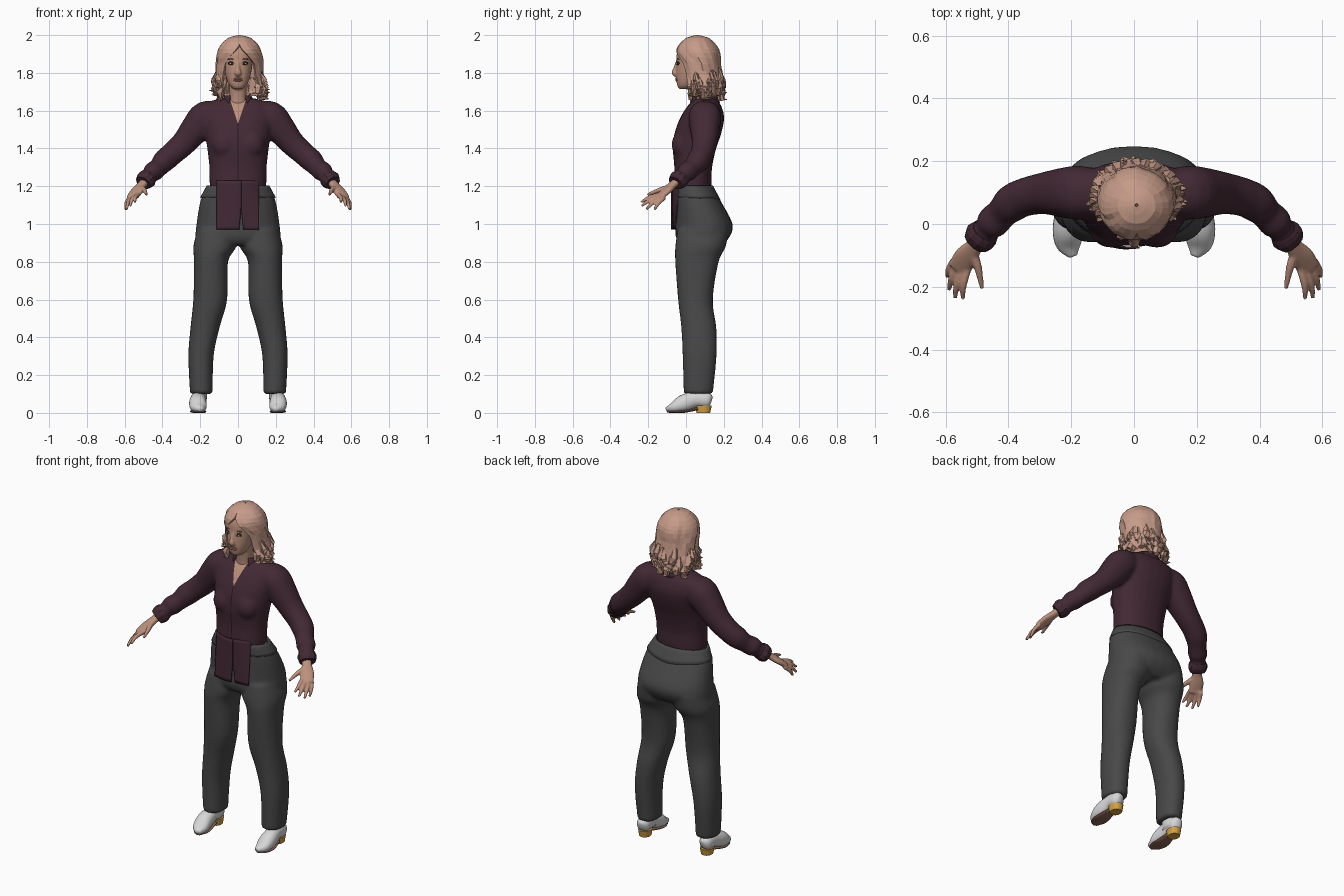
import bpy, bmesh, math, random
from mathutils import Vector

random.seed(4)
cube = bpy.data.objects.get("Cube")
if cube:
    bpy.data.objects.remove(cube)


def material(name, *rgb):
    m = bpy.data.materials.new(name)
    m.use_nodes = True
    m.diffuse_color = (*rgb, 1)
    m.node_tree.nodes["Principled BSDF"].inputs["Base Color"].default_value = (*rgb, 1)
    return m


skin = material("skin", .5, .28, .2)
hair_tan = material("hair tan", .57, .33, .25)
plum = material("plum cloth", .055, .022, .034)
dark_plum = material("dark plum seam", .02, .008, .013)
grey = material("charcoal cloth", .065, .065, .065)
white = material("white", .68, .68, .68)
amber = material("amber heel", .65, .36, .06)
brown = material("brown sole", .24, .12, .09)
black = material("dark lash", .02, .015, .015)
lip = material("lip", .42, .19, .15)


def smooth_rows(rows, steps):
    """Catmull-Rom interpolation through all columns of a table."""
    out = []
    for i in range(len(rows) - 1):
        a, b, c, d = (rows[max(0, min(len(rows) - 1, i + k))] for k in (-1, 0, 1, 2))
        for s in range(steps):
            t = s / steps
            out.append([q + t / 2 * (r - p + t * (2 * p - 5 * q + 4 * r - e + t * (3 * (q - r) + e - p)))
                        for p, q, r, e in zip(a, b, c, d)])
    return out + [list(rows[-1])]


def loft(bm, rows, path=False, sides=24, steps=4, floor=None, power=.9):
    """Closed skin over elliptical rings (x, y, z, half width, half depth)."""
    rows = smooth_rows(rows, steps)
    centres = [Vector(r[:3]) for r in rows]
    rings = []
    for i, r in enumerate(rows):
        u, w = Vector((1, 0, 0)), Vector((0, 1, 0))
        if path:
            t = (centres[min(i + 1, len(rows) - 1)] - centres[max(i - 1, 0)]).normalized()
            u = t.cross(Vector((0, 0, 1)) if abs(t.z) < .95 else Vector((0, 1, 0))).normalized()
            w = u.cross(t)
        ring = []
        for k in range(sides):
            a = math.tau * k / sides
            c, s = (math.copysign(abs(f) ** power, f) for f in (math.cos(a), math.sin(a)))
            p = centres[i] + u * c * max(r[3], .001) + w * s * max(r[4], .001)
            if floor is not None:
                p.z = max(p.z, floor)
            ring.append(bm.verts.new(p))
        rings.append(ring)
    faces = [bm.faces.new(rings[0]), bm.faces.new(rings[-1])]
    for a, b in zip(rings, rings[1:]):
        for k in range(sides):
            n = (k + 1) % sides
            faces.append(bm.faces.new((a[k], a[n], b[n], b[k])))
    bmesh.ops.recalc_face_normals(bm, faces=faces)


def ball(bm, centre, radii):
    """Ellipsoid."""
    made = bmesh.ops.create_uvsphere(bm, u_segments=16, v_segments=10, radius=1)
    for v in made["verts"]:
        v.co = Vector(centre) + Vector(c * r for c, r in zip(v.co, radii))


def finish(name, bm, *mats, fuse=0, smooth=True, thick=0):
    """Turn a bmesh into an object, optionally fusing overlapping shells."""
    me = bpy.data.meshes.new(name)
    bm.to_mesh(me)
    bm.free()
    ob = bpy.data.objects.new(name, me)
    bpy.context.collection.objects.link(ob)
    if fuse:
        mod = ob.modifiers.new("fuse", "REMESH")
        mod.mode, mod.voxel_size = "VOXEL", fuse
        mod = ob.modifiers.new("soften", "SMOOTH")
        mod.factor, mod.iterations = .5, 4
        bpy.context.view_layer.update()
        deps = bpy.context.evaluated_depsgraph_get()
        me = bpy.data.meshes.new_from_object(ob.evaluated_get(deps))
        ob.modifiers.clear()
        ob.data = me
        me.name = name
    me.materials.clear()
    for m in mats:
        me.materials.append(m)
    if smooth:
        me.shade_smooth()
    if thick:
        ob.modifiers.new("thickness", "SOLIDIFY").thickness = thick
    return ob


def sheet(name, fn, nu, nv, mat, thick=.006, smooth=True):
    """Open surface from a function of u, v in 0..1."""
    bm = bmesh.new()
    g = [[bm.verts.new(fn(i / nu, j / nv)) for i in range(nu + 1)] for j in range(nv + 1)]
    for a, b in zip(g, g[1:]):
        for i in range(nu):
            bm.faces.new((a[i], b[i], b[i + 1], a[i + 1]))
    return finish(name, bm, mat, smooth=smooth, thick=thick)


# Trousers: hips and both legs fused
bm = bmesh.new()
loft(bm, [(0, .04, 1.2, .167, .1), (0, .063, 1.12, .2, .122), (0, .095, 1, .22, .152),
          (0, .088, .93, .222, .142), (0, .08, .89, .17, .11)])
for s in (-1, 1):
    loft(bm, [(s * x, y, z, a, b) for x, y, z, a, b in (
        (.115, .09, .97, .1, .135), (.123, .077, .88, .114, .134), (.143, .058, .8, .09, .115),
        (.147, .05, .6, .09, .092), (.175, .068, .45, .077, .093), (.196, .072, .3, .067, .09),
        (.194, .065, .1, .06, .077))])
finish("trousers", bm, grey, fuse=.011)


def band(u, v):
    a = math.tau * u
    z = 1.205 - .065 * v - .015 * max(0, -math.cos(a)) ** 8 * v
    return (math.sin(a) * (.165 + .035 * v), .04 + .02 * v - math.cos(a) * (.102 + .022 * v), z)


sheet("waistband", band, 48, 4, grey, .012)

# Shirt: torso, bust and sleeves fused
bm = bmesh.new()
loft(bm, [(0, .035, 1.15, .145, .095), (0, .035, 1.22, .151, .101), (0, .038, 1.3, .152, .1),
          (0, .045, 1.4, .163, .115), (0, .063, 1.48, .175, .124), (0, .085, 1.56, .19, .117),
          (0, .097, 1.62, .185, .092), (0, .1, 1.652, .14, .068), (0, .1, 1.668, .07, .05)])
for s in (-1, 1):
    ball(bm, (s * .072, -.015, 1.42), (.07, .062, .075))
    loft(bm, [(s * x, y, z, r, r) for x, y, z, r in (
        (.1, .1, 1.575, .07), (.17, .1, 1.565, .086), (.22, .1, 1.51, .08), (.285, .098, 1.43, .067),
        (.35, .085, 1.37, .061), (.39, .065, 1.335, .06), (.42, .035, 1.3, .05),
        (.45, .005, 1.275, .053), (.465, -.015, 1.255, .041), (.483, -.035, 1.238, .048),
        (.497, -.05, 1.22, .042))], path=True)
shirt = finish("shirt", bm, plum, skin, dark_plum, fuse=.011)

# Open neck and button seam cut into the shirt front
V_BASE, V_SLOPE, SEAM = 1.53, .33, .003
bm = bmesh.new()
bm.from_mesh(shirt.data)
for s in (-1, 1):
    for point, normal in (((0, 0, V_BASE), (s, 0, -V_SLOPE)), ((s * SEAM, 0, 0), (1, 0, 0))):
        near = [f for f in bm.faces if abs(f.calc_center_median().x) < .08 and f.calc_center_median().y < .1]
        geom = set(near) | {e for f in near for e in f.edges} | {v for f in near for v in f.verts}
        bmesh.ops.bisect_plane(bm, geom=list(geom), plane_co=point, plane_no=normal, dist=1e-5)
for f in bm.faces:
    c = f.calc_center_median()
    f.smooth = True
    if c.y < .09 and c.z > V_BASE and abs(c.x) < (c.z - V_BASE) * V_SLOPE:
        f.material_index = 1
    elif c.y < .02 and abs(c.x) < SEAM:
        f.material_index = 2
bm.to_mesh(shirt.data)
bm.free()


def collar(u, v):
    a = .6 + (math.tau - 1.2) * u
    return (math.sin(a) * (.082 - .02 * v), .095 - math.cos(a) * (.078 - .016 * v), 1.638 + .04 * v)


sheet("collar", collar, 30, 3, plum, .008)

# Hanging shirt front with a slit
for s, side in ((-1, "right"), (1, "left")):
    def tail(u, v):
        inner = .017 + s * .011 * max(0, v - .55) / .45
        x = inner + (s * .112 - inner) * u
        y = -.073 + x * x * (3 - 1.8 * v) + .003 * math.sin(40 * x) * v
        return (x, y, 1.23 - .26 * v)
    sheet(side + "_shirt_tail", tail, 12, 14, plum)

for s, side in ((-1, "right"), (1, "left")):
    # Cuff
    bm = bmesh.new()
    loft(bm, [(s * .474, -.02, 1.25, .043, .046), (s * .487, -.038, 1.234, .054, .05),
              (s * .503, -.056, 1.217, .044, .04)], path=True, sides=11, steps=2)
    finish(side + "_cuff", bm, plum, smooth=False)

    # Hand: palm, four fingers and thumb fused
    bm = bmesh.new()
    loft(bm, [(s * .485, -.035, 1.235, .027, .022), (s * .508, -.07, 1.208, .027, .019),
              (s * .535, -.105, 1.175, .038, .018), (s * .56, -.145, 1.14, .036, .014)], path=True, sides=16)
    tips = ((.545, -.238, 1.115), (.57, -.236, 1.095), (.589, -.21, 1.078), (.594, -.168, 1.075))
    for i, tip in enumerate(tips):
        base = Vector((.53, -.145, 1.155)).lerp(Vector((.573, -.115, 1.14)), i / 3)
        mid = base.lerp(Vector(tip), .55) + Vector((.006, -.002, .006))
        loft(bm, [(s * p[0], p[1], p[2], r, r) for p, r in ((base, .012), (mid, .011), (tip, .007))],
             path=True, sides=10)
    loft(bm, [(s * .515, -.085, 1.195, .016, .016), (s * .497, -.14, 1.18, .013, .013),
              (s * .484, -.205, 1.155, .007, .007)], path=True, sides=10)
    finish(side + "_hand", bm, skin, fuse=.005)

    # Shoe with sole and heel
    bm = bmesh.new()
    loft(bm, [(s * .205, .134, .064, .014, .02), (s * .207, .115, .068, .036, .04),
              (s * .21, .05, .072, .039, .042), (s * .213, -.015, .05, .046, .045),
              (s * .207, -.065, .028, .041, .028), (s * .194, -.102, .02, .014, .012)],
         path=True, floor=.008)
    loft(bm, [(s * .205, .07, .05, .038, .055), (s * .2, .065, .16, .04, .05)])
    finish(side + "_shoe", bm, white)
    bm = bmesh.new()
    loft(bm, [(s * .208, .06, .022, .028, .008), (s * .212, -.01, .008, .042, .008),
              (s * .206, -.065, .006, .038, .006), (s * .195, -.095, .006, .014, .005)],
         path=True, floor=0)
    finish(side + "_sole", bm, brown)
    bm = bmesh.new()
    loft(bm, [(s * .206, .092, 0, .031, .036), (s * .206, .092, .038, .036, .044)], steps=1)
    finish(side + "_heel", bm, amber, smooth=False)

    # Eye: lash rim, white, iris and brow
    for part, mat, centre, radii in (
            ("lash", black, (.033, -.041, 1.851), (.02, .009, .01)),
            ("eye", white, (.033, -.045, 1.849), (.014, .008, .006)),
            ("iris", black, (.032, -.05, 1.849), (.006, .005, .006)),
            ("brow", brown, (.036, -.041, 1.873), (.021, .008, .0035))):
        bm = bmesh.new()
        ball(bm, (s * centre[0], *centre[1:]), radii)
        finish(side + "_" + part, bm, mat)

# Head, neck and nose fused
bm = bmesh.new()
loft(bm, [(0, -.01, 1.714, .022, .025), (0, .005, 1.735, .046, .052), (0, .025, 1.785, .066, .078),
          (0, .04, 1.85, .077, .092), (0, .045, 1.91, .079, .092), (0, .05, 1.96, .058, .07),
          (0, .05, 1.98, .02, .03)])
loft(bm, [(0, .075, 1.59, .06, .055), (0, .068, 1.66, .046, .048), (0, .055, 1.77, .045, .05)])
loft(bm, [(0, -.045, 1.86, .009, .009), (0, -.056, 1.825, .01, .011), (0, -.062, 1.8, .018, .014),
          (0, -.05, 1.785, .012, .01)], path=True, sides=12)
finish("head", bm, skin, fuse=.0055)
bm = bmesh.new()
for z, h in ((1.769, .0055), (1.76, .0065)):
    ball(bm, (0, -.046, z), (.024, .011, h))
finish("lips", bm, lip)

# Hair shell (z, centre y, half width, half depth, face opening angle)
shell = smooth_rows([(2, .06, .005, .005, 0), (1.985, .06, .06, .06, 0), (1.945, .06, .1, .1, .02),
                     (1.905, .062, .116, .117, .3), (1.85, .07, .123, .112, .68), (1.78, .08, .125, .112, .78),
                     (1.72, .09, .138, .112, .88), (1.675, .1, .115, .09, 1.1)], 2)
ridge = [random.uniform(.965, 1.035) for _ in range(31)]


def hair(u, v):
    z, cy, rx, ry, gap = shell[round(v * (len(shell) - 1))]
    a = gap + (math.tau - 2 * gap) * u
    k = 1 + (ridge[round(u * 30)] - 1 + random.uniform(-.03, .03) * v) * min(1, 4 * v)
    return (.008 + math.sin(a) * rx * k, cy - math.cos(a) * ry * k, z + random.uniform(-.018, .018) * v * v)


sheet("hair", hair, 30, len(shell) - 1, hair_tan, .01, smooth=False)

# Flicked curls round the ends of the hair
bm = bmesh.new()
for i in range(44):
    a = .85 + (math.tau - 1.7) * i / 43 + random.uniform(-.06, .06)
    z = random.uniform(1.7, 1.8)
    twist, flick = random.uniform(-.25, .25), random.uniform(1.1, 1.32)
    rows = []
    for grow, drop, turn, r in ((.92, -.03, 0, .012), (1.06, .02, .3, .023),
                                (1.02, .055, .7, .019), (flick, .055, 1, .002)):
        b = a + twist * turn
        rows.append((.008 + math.sin(b) * .125 * grow, .09 - math.cos(b) * .1 * grow,
                     max(z - drop, 1.655), r, r * .7))
    loft(bm, rows, path=True, sides=5, steps=1)
finish("hair_curls", bm, hair_tan, smooth=False)
